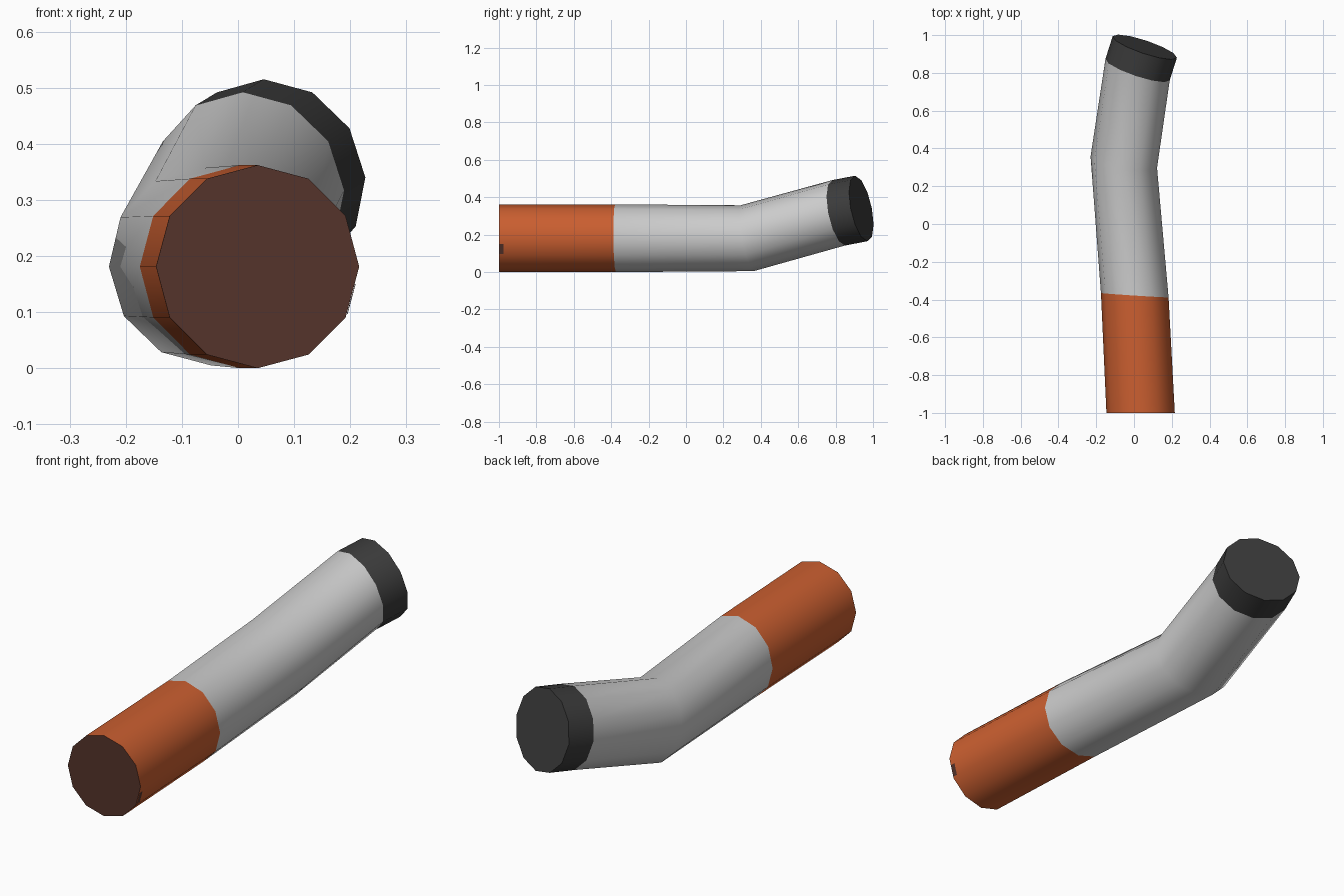
import bpy, bmesh, math
from mathutils import Vector

if "Cube" in bpy.data.objects:
    bpy.data.objects.remove(bpy.data.objects["Cube"])

SIDES = 12

def material(name, rgb):
    m = bpy.data.materials.new(name)
    m.diffuse_color = (*rgb, 1)
    m.use_nodes = True
    m.node_tree.nodes["Principled BSDF"].inputs["Base Color"].default_value = m.diffuse_color
    return m

orange = material("filter orange", (0.60, 0.115, 0.03))
brown = material("filter end brown", (0.09, 0.033, 0.024))
white = material("paper grey", (0.60, 0.60, 0.60))
dark = material("burnt dark grey", (0.045, 0.045, 0.045))

# Cross-sections: centre, sideways radius vector, upward radius vector
end = ((0.035, -1.0, 0.181), (0.181, 0, 0), (0, 0, 0.181))
joint = ((0.004, -0.377, 0.181), (0.179, -0.0115, 0), (0, -0.002, 0.181))
bend = ((-0.054, 0.327, 0.181), (0.176, -0.03, 0), (-0.006, -0.035, 0.176))
burn = ((0.019, 0.817, 0.317), (0.170, -0.057, 0), (-0.011, -0.033, 0.175))
tip = ((0.057, 0.937, 0.340), (0.170, -0.057, 0), (-0.011, -0.033, 0.175))

def tube(name, sections, mats, cap_start=False, cap_end=False):
    bm = bmesh.new()
    rings = []
    for c, u, v in sections:
        c, u, v = Vector(c), Vector(u), Vector(v)
        rings.append([bm.verts.new(c + u * math.cos(a) + v * math.sin(a))
                      for a in (2 * math.pi * i / SIDES for i in range(SIDES))])
    for r0, r1 in zip(rings, rings[1:]):
        for i in range(SIDES):
            j = (i + 1) % SIDES
            bm.faces.new((r0[i], r0[j], r1[j], r1[i]))
    caps = []
    if cap_start:
        caps.append(bm.faces.new(rings[0][::-1]))
    if cap_end:
        caps.append(bm.faces.new(rings[-1]))
    for f in caps:
        f.material_index = len(mats) - 1
    # Side quads wind the other way round from the tube axis: check outward normals
    bm.normal_update()
    side = bm.faces[:][0]
    mid = Vector(sections[0][0]).lerp(Vector(sections[1][0]), 0.5)
    if side.normal.dot(side.calc_center_median() - mid) < 0:
        bmesh.ops.reverse_faces(bm, faces=bm.faces[:])
    me = bpy.data.meshes.new(name)
    bm.to_mesh(me)
    bm.free()
    for m in mats:
        me.materials.append(m)
    ob = bpy.data.objects.new(name, me)
    bpy.context.collection.objects.link(ob)
    bpy.ops.object.select_all(action='DESELECT')
    ob.select_set(True)
    bpy.context.view_layer.objects.active = ob
    bpy.ops.object.shade_smooth_by_angle(angle=math.radians(45))
    return ob

# Filter with brown end, bent paper, burnt tip
tube("filter", (end, joint), (orange, brown), cap_start=True)
tube("paper", (joint, bend, burn), (white,))
tube("burnt_tip", (burn, tip), (dark,), cap_end=True)

# Small brown stain on the right side of the filter, just proud of the face
me = bpy.data.meshes.new("filter_stain")
spots = [(y, z) for y, z in ((-0.998, 0.097), (-0.975, 0.097), (-0.975, 0.15), (-0.998, 0.15))]
me.from_pydata([(0.216 - (0.181 - z) * 0.268 - (y + 1) * 0.053 + 0.002, y, z) for y, z in spots],
               [], [(0, 1, 2, 3)])
me.materials.append(brown)
bpy.context.collection.objects.link(bpy.data.objects.new("filter_stain", me))
